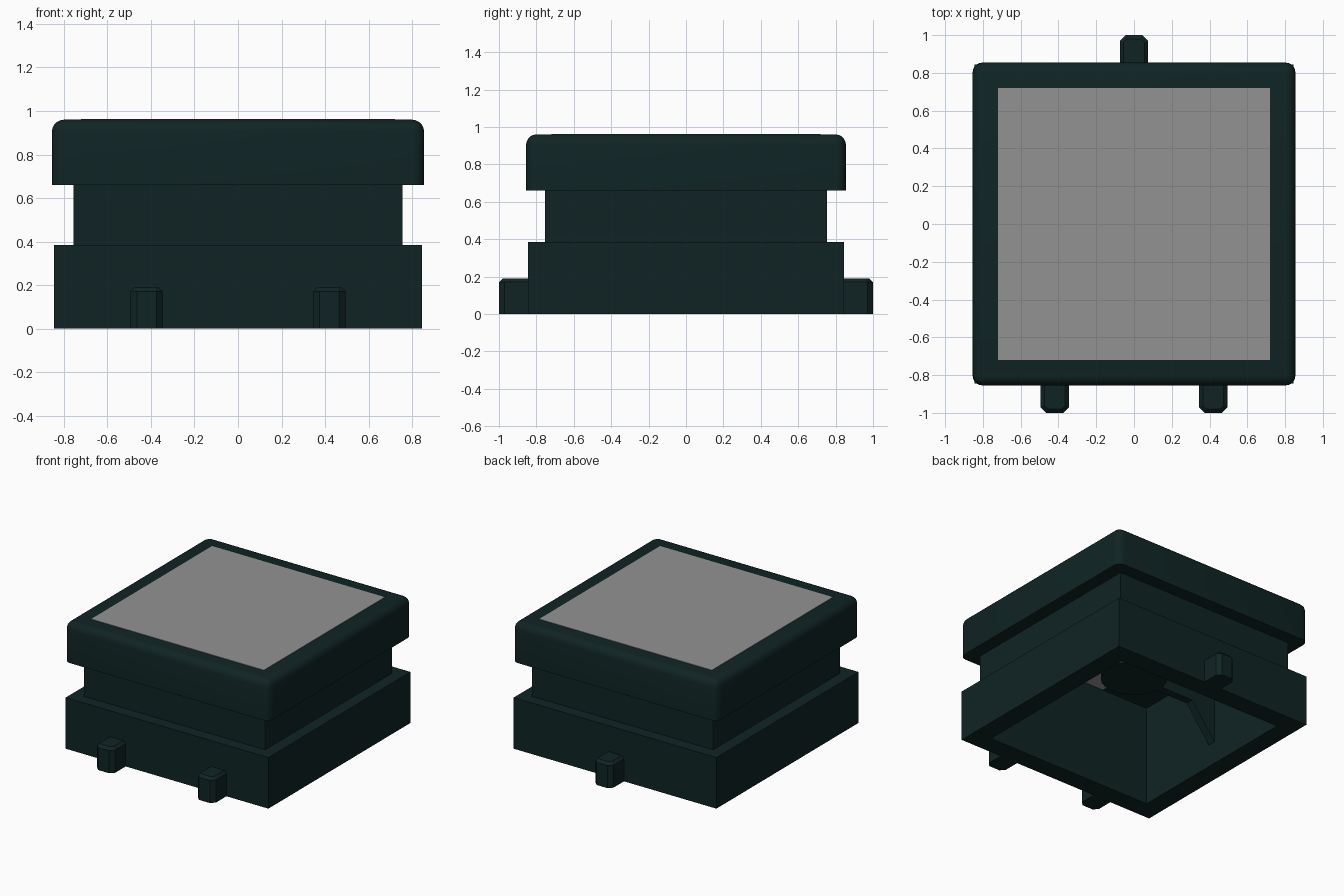
import bpy, bmesh
from mathutils import Matrix, Vector

if "Cube" in bpy.data.objects:
    bpy.data.objects.remove(bpy.data.objects["Cube"])


def material(name, rgb):
    m = bpy.data.materials.new(name)
    m.diffuse_color = (*rgb, 1)
    m.use_nodes = True
    m.node_tree.nodes["Principled BSDF"].inputs["Base Color"].default_value = m.diffuse_color
    return m


DARK = material("dark teal plastic", (0.005, 0.0175, 0.0175))
GREY = material("grey panel", (0.29, 0.29, 0.29))


def finish(name, bm, mat, smooth=False):
    bmesh.ops.recalc_face_normals(bm, faces=bm.faces)
    me = bpy.data.meshes.new(name)
    bm.to_mesh(me)
    bm.free()
    me.materials.append(mat)
    ob = bpy.data.objects.new(name, me)
    bpy.context.collection.objects.link(ob)
    if smooth:
        bpy.context.view_layer.objects.active = ob
        ob.select_set(True)
        bpy.ops.object.shade_smooth_by_angle(angle=0.6)
        ob.select_set(False)
    return ob


def square_loft(rings, cap_first=False, cap_last=False):
    """Join concentric squares given as (half width, height)."""
    bm = bmesh.new()
    loops = [[bm.verts.new((sx * h, sy * h, z))
              for sx, sy in ((-1, -1), (1, -1), (1, 1), (-1, 1))] for h, z in rings]
    for a, b in zip(loops, loops[1:]):
        for i in range(4):
            j = (i + 1) % 4
            bm.faces.new((a[i], a[j], b[j], b[i]))
    if cap_first:
        bm.faces.new(loops[0][::-1])
    if cap_last:
        bm.faces.new(loops[-1])
    return bm


def box(lo, hi):
    lo, hi = Vector(lo), Vector(hi)
    bm = bmesh.new()
    bmesh.ops.create_cube(bm, size=1, matrix=Matrix.Translation((lo + hi) / 2)
                          @ Matrix.Diagonal((*(hi - lo), 1)))
    return bm


# Hollow stepped body: inner ceiling, inner walls, rim, base, ledge, neck
finish("body", square_loft([(0.70, 0.76), (0.70, 0), (0.845, 0), (0.845, 0.385),
                            (0.755, 0.385), (0.755, 0.66)], cap_first=True), DARK)

# Overhanging cap with rounded top and corners
bm = square_loft([(0.755, 0.66), (0.855, 0.66), (0.855, 0.96)], cap_last=True)
edges = [e for e in bm.edges if any(v.co.z > 0.9 for v in e.verts)]
bmesh.ops.bevel(bm, geom=edges, offset=0.055, segments=5, profile=0.5, affect='EDGES')
finish("cap", bm, DARK, smooth=True)

# Inset panel on top
finish("top_panel", box((-0.72, -0.72, 0.955), (0.72, 0.72, 0.963)), GREY)


# Locating pegs: two at the front, one at the back
def peg(name, x, side):
    bm = box((x - 0.075, min(side * 0.84, side), 0), (x + 0.075, max(side * 0.84, side), 0.19))
    upright = [e for e in bm.edges if all(abs(v.co.y) > 0.99 for v in e.verts)
               and abs(e.verts[0].co.z - e.verts[1].co.z) > 0.1]
    bmesh.ops.bevel(bm, geom=upright, offset=0.03, segments=1, affect='EDGES')
    top = [e for e in bm.edges if all(v.co.z > 0.18 for v in e.verts)
           and any(abs(v.co.y) > 0.9 for v in e.verts)]
    bmesh.ops.bevel(bm, geom=top, offset=0.02, segments=1, affect='EDGES')
    finish(name, bm, DARK)


peg("front_peg_left", -0.42, -1)
peg("front_peg_right", 0.42, -1)
peg("back_peg", 0, 1)

# Central boss hanging from the inner ceiling
bm = bmesh.new()
bmesh.ops.create_cone(bm, cap_ends=True, segments=32, radius1=0.23, radius2=0.23,
                      depth=0.33, matrix=Matrix.Translation((0, 0, 0.595)))
finish("centre_boss", bm, DARK, smooth=True)

# Gusset rib between boss and side wall
bm = bmesh.new()
outline = [(-0.70, 0.17), (-0.50, 0.43), (-0.20, 0.43), (-0.20, 0.76), (-0.70, 0.76)]
face = bm.faces.new([bm.verts.new((x, -0.03, z)) for x, z in outline])
ext = bmesh.ops.extrude_face_region(bm, geom=[face])
for v in ext["geom"]:
    if isinstance(v, bmesh.types.BMVert):
        v.co.y = 0.03
finish("gusset_rib", bm, DARK)

# Small light plate on the inner ceiling
finish("inner_plate", box((-0.30, -0.69, 0.752), (0.40, -0.50, 0.76)), GREY)
